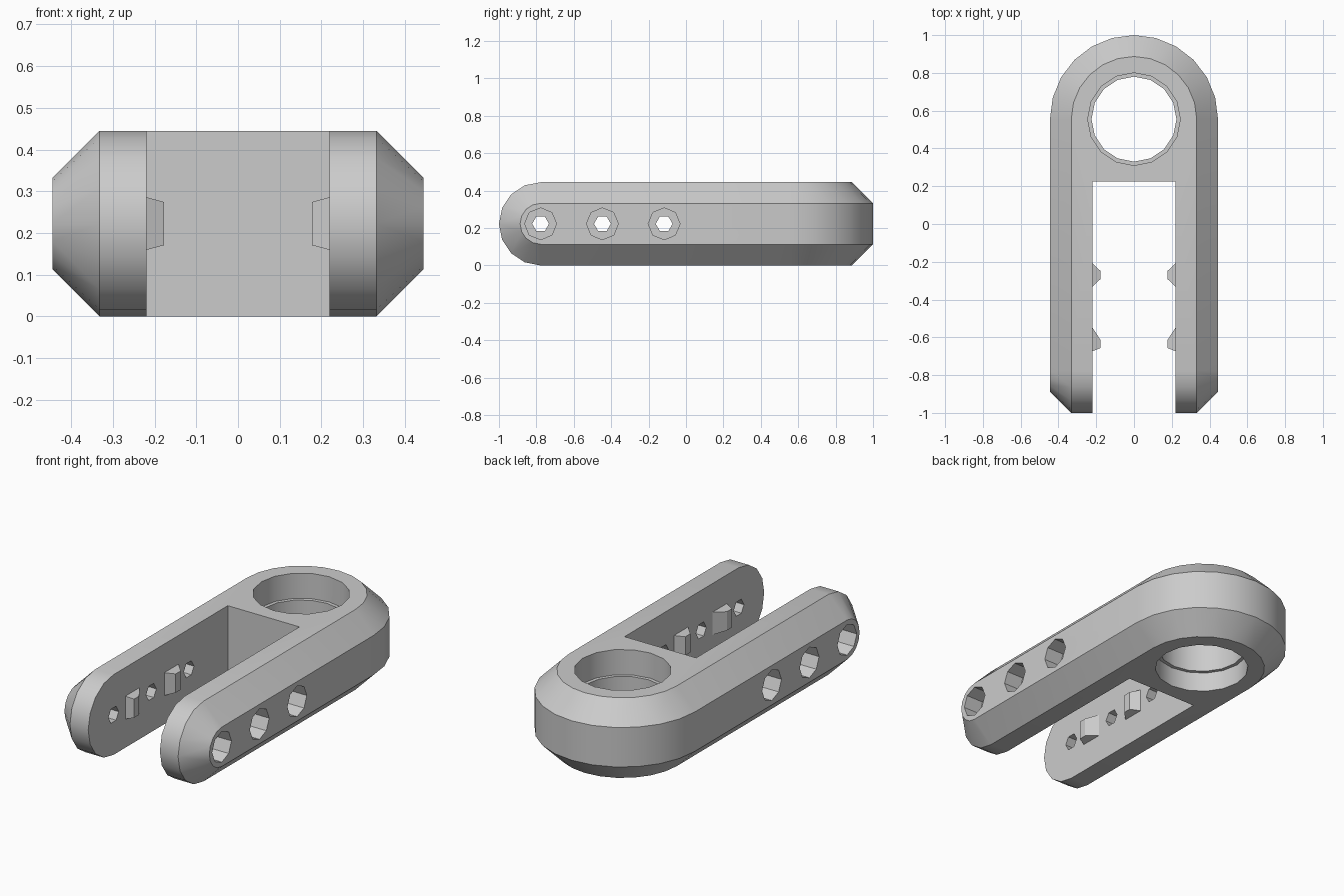
import bpy, bmesh
from math import pi, sin, cos
from mathutils import Matrix, Vector

cube = bpy.data.objects.get("Cube")
if cube:
    bpy.data.objects.remove(cube, do_unlink=True)

# Main dimensions
H = 0.445            # height, also the outer half width
MID = H / 2
CH = 0.113           # chamfer
SLOT = 0.22          # half width of the slot
EYE_Y = 1 - H
TIP_Y = MID - 1

grey = bpy.data.materials.new("light grey")
grey.use_nodes = True
colour = (0.6, 0.6, 0.6, 1)
grey.diffuse_color = colour
grey.node_tree.nodes["Principled BSDF"].inputs["Base Color"].default_value = colour


def make(name, bm):
    bmesh.ops.recalc_face_normals(bm, faces=bm.faces)
    mesh = bpy.data.meshes.new(name)
    bm.to_mesh(mesh)
    bm.free()
    mesh.materials.append(grey)
    obj = bpy.data.objects.new(name, mesh)
    bpy.context.collection.objects.link(obj)
    return obj


def hull(name, points):
    bm = bmesh.new()
    for p in points:
        bm.verts.new(p)
    bmesh.ops.convex_hull(bm, input=bm.verts)
    bmesh.ops.dissolve_limit(bm, angle_limit=0.01, verts=bm.verts, edges=bm.edges)
    return make(name, bm)


def cylinder(name, centre, radius, depth, sides, axis="Z"):
    bm = bmesh.new()
    turn = Matrix.Rotation(pi / 2, 4, "Y") if axis == "X" else Matrix()
    bmesh.ops.create_cone(bm, cap_ends=True, segments=sides, radius1=radius,
                          radius2=radius, depth=depth,
                          matrix=Matrix.Translation(centre) @ turn)
    return make(name, bm)


def box(name, centre, size):
    bm = bmesh.new()
    bmesh.ops.create_cube(bm, size=1, matrix=Matrix.Translation(centre) @ Matrix.Diagonal((*size, 1)))
    return make(name, bm)


def cut(target, cutter):
    cutter.hide_render = True
    mod = target.modifiers.new("cut", "BOOLEAN")
    mod.operation = "DIFFERENCE"
    mod.solver = "EXACT"
    mod.object = cutter
    bpy.context.view_layer.objects.active = target
    bpy.ops.object.modifier_apply(modifier=mod.name)
    bpy.data.objects.remove(cutter, do_unlink=True)


# Chamfered body: round in plan at the back, round in profile at the front
points = []
for i in range(13):
    a = pi * i / 12
    for r, zs in ((H - CH, (0, H)), (H, (CH, H - CH))):
        points += [(r * cos(a), EYE_Y + r * sin(a), z) for z in zs]
for i in range(9):
    a = pi * i / 8
    for side in (-1, 1):
        for x, r in ((H - CH, MID), (H, MID - CH)):
            points.append((side * x, TIP_Y - r * sin(a), MID + r * cos(a)))
body = hull("clevis_body", points)

# Slot between the arms
cut(body, box("slot_cutter", (0, 0.225 - 1, MID), (2 * SLOT, 2, 1)))

# Eye bore, wider at both faces, leaving a thin lip
cut(body, cylinder("eye_cutter", (0, EYE_Y, MID), 0.225, 1, 16))
for z in (-0.39, H + 0.36):
    cut(body, cylinder("counterbore_cutter", (0, EYE_Y, z), 0.245, 1, 16))

# Pin holes through both arms, with a counterbore on the outside
for y in (TIP_Y, -0.447, -0.117):
    cut(body, cylinder("pin_cutter", (0, y, MID), 0.045, 2, 6, "X"))
    for side in (-1, 1):
        cut(body, cylinder("pin_counterbore_cutter", (side * 0.84, y, MID), 0.085, 1, 8, "X"))

bpy.ops.object.select_all(action="DESELECT")
body.select_set(True)
bpy.context.view_layer.objects.active = body
bpy.ops.object.shade_smooth_by_angle(angle=0.52)

# Tapered ridge pegs on the inner faces of the arms
for side, word in ((1, "left"), (-1, "right")):
    for y, lean, place in ((-0.27, 0, "rear"), (-0.605, -0.03, "front")):
        pts = []
        for x, hy, hz, shift in ((SLOT + 0.01, 0.072, 0.066, 0), (0.178, 0.022, 0.052, lean)):
            pts += [(side * x, y + shift + sy * hy, MID + sz * hz)
                    for sy in (-1, 1) for sz in (-1, 1)]
        hull(f"{place}_{word}_peg", pts)
